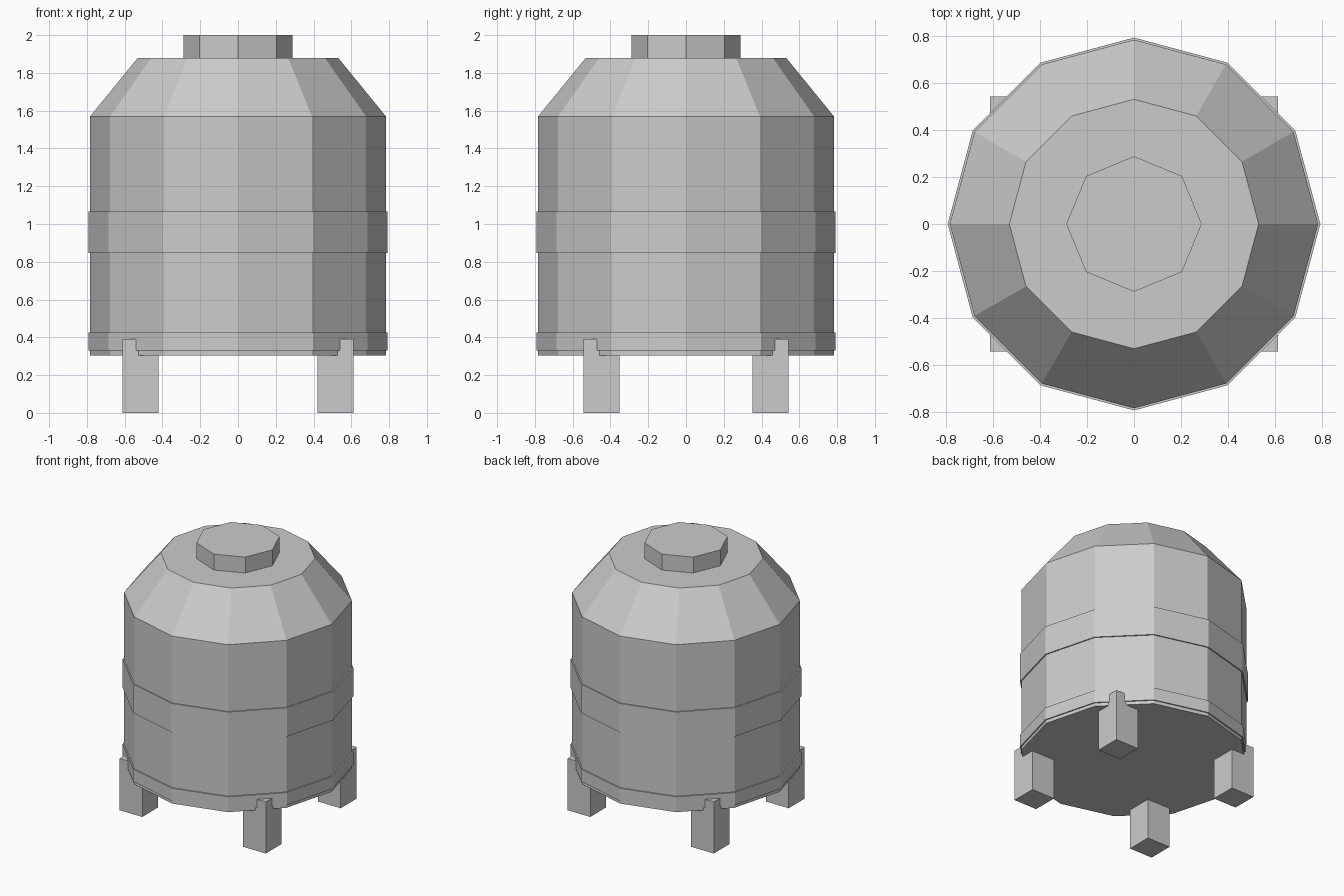
import bpy, bmesh, math

if "Cube" in bpy.data.objects:
    bpy.data.objects.remove(bpy.data.objects["Cube"])

grey = bpy.data.materials.new("plain grey")
grey.diffuse_color = (0.6, 0.6, 0.6, 1)
grey.use_nodes = True
grey.node_tree.nodes["Principled BSDF"].inputs["Base Color"].default_value = grey.diffuse_color


def finish(name, bm):
    bmesh.ops.recalc_face_normals(bm, faces=bm.faces)
    mesh = bpy.data.meshes.new(name)
    bm.to_mesh(mesh)
    bm.free()
    mesh.materials.append(grey)
    bpy.context.collection.objects.link(bpy.data.objects.new(name, mesh))


def lathe(name, profile, sides):
    """Closed faceted solid from (radius, height) rings, first corner on +x."""
    bm = bmesh.new()
    rings = [[bm.verts.new((r * math.cos(math.tau * i / sides),
                            r * math.sin(math.tau * i / sides), z))
              for i in range(sides)] for r, z in profile]
    for low, high in zip(rings, rings[1:]):
        for i in range(sides):
            j = (i + 1) % sides
            bm.faces.new((low[i], low[j], high[j], high[i]))
    bm.faces.new(rings[0])
    bm.faces.new(rings[-1])
    finish(name, bm)


def box(name, x0, x1, y0, y1, z0, z1):
    bm = bmesh.new()
    bmesh.ops.create_cube(bm, size=1)
    for v in bm.verts:
        v.co = ((x0 + x1) / 2 + v.co.x * (x1 - x0),
                (y0 + y1) / 2 + v.co.y * (y1 - y0),
                (z0 + z1) / 2 + v.co.z * (z1 - z0))
    finish(name, bm)


# Tank with sloped shoulder
lathe("tank_body", [(0.783, 0.305), (0.783, 1.57), (0.53, 1.88)], 12)

# Raised bands around the tank
lathe("middle_band", [(0.792, 0.847), (0.792, 1.065)], 12)
lathe("lower_band", [(0.792, 0.33), (0.792, 0.425)], 12)

# Octagonal lid
lathe("lid", [(0.288, 1.88), (0.288, 2.0)], 8)

# Four square legs
for sx, side in ((-1, "left"), (1, "right")):
    for sy, end in ((-1, "front"), (1, "back")):
        xs = sorted((sx * 0.42, sx * 0.612))
        ys = sorted((sy * 0.352, sy * 0.542))
        box(f"{end}_{side}_leg", *xs, *ys, 0, 0.39)
